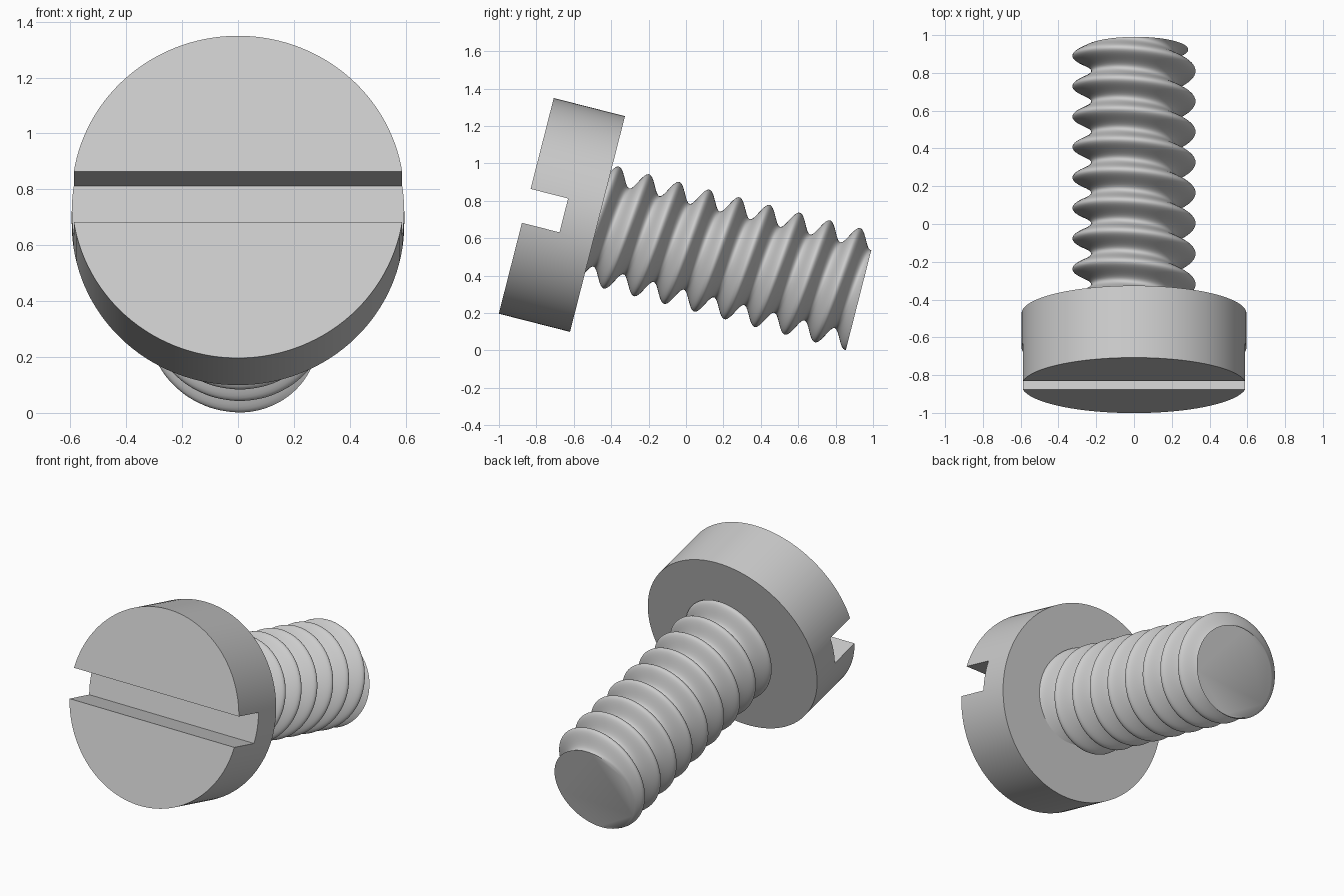
import bpy, bmesh, math
from mathutils import Matrix, Vector

cube = bpy.data.objects.get("Cube")
if cube:
    bpy.data.objects.remove(cube)

TILT = math.radians(14.3)
HEAD_R, HEAD_H = 0.595, 0.393
SLOT_W, SLOT_D = 0.187, 0.207
ROOT_R, CREST_R = 0.226, 0.326
PITCH, CREST_AT, END = 0.1664, 1.759, 1.846

# Local z runs along the screw from the head face, local y points up
axis = Vector((0, math.cos(TILT), -math.sin(TILT)))
up = Vector((0, math.sin(TILT), math.cos(TILT)))
frame = Matrix((up.cross(axis), up, axis)).transposed().to_4x4()
frame.translation = (0, -0.854, 0.773)

steel = bpy.data.materials.new("light grey steel")
steel.use_nodes = True
grey = (0.6, 0.6, 0.6, 1)
steel.diffuse_color = grey
steel.node_tree.nodes["Principled BSDF"].inputs["Base Color"].default_value = grey


def add_object(name, bm):
    bmesh.ops.recalc_face_normals(bm, faces=bm.faces[:])
    mesh = bpy.data.meshes.new(name)
    bm.to_mesh(mesh)
    bm.free()
    mesh.materials.append(steel)
    obj = bpy.data.objects.new(name, mesh)
    bpy.context.collection.objects.link(obj)
    obj.matrix_world = frame
    return obj


def select(obj):
    bpy.ops.object.select_all(action='DESELECT')
    obj.select_set(True)
    bpy.context.view_layer.objects.active = obj


# Cylindrical head
bm = bmesh.new()
bmesh.ops.create_cone(bm, cap_ends=True, segments=128, radius1=HEAD_R,
                      radius2=HEAD_R, depth=HEAD_H,
                      matrix=Matrix.Translation((0, 0, HEAD_H / 2)))
head = add_object("head", bm)

# Straight driver slot cut across the head face
bm = bmesh.new()
bmesh.ops.create_cube(bm, size=1, matrix=Matrix.Diagonal((2, SLOT_W, 2 * SLOT_D, 1)))
cutter = add_object("slot_cutter", bm)
cutter.hide_render = True
cut = head.modifiers.new("slot", 'BOOLEAN')
cut.operation = 'DIFFERENCE'
cut.solver = 'EXACT'
cut.object = cutter
select(head)
bpy.ops.object.modifier_apply(modifier=cut.name)
bpy.data.objects.remove(cutter)

# Threaded shank: the radius follows a helical wave, cut flat at the tip
bm = bmesh.new()
SIDES, ROWS = 96, 176
start = HEAD_H - 0.01
rings = []
for i in range(ROWS + 1):
    s = start + (END - start) * i / ROWS
    ring = []
    for j in range(SIDES):
        phi = math.tau * j / SIDES
        wave = math.cos(math.tau * (s - CREST_AT) / PITCH - phi)
        r = ROOT_R + (CREST_R - ROOT_R) * (0.5 + 0.5 * wave)
        ring.append(bm.verts.new((r * math.sin(phi), r * math.cos(phi), s)))
    rings.append(ring)
for a, b in zip(rings, rings[1:]):
    for j in range(SIDES):
        k = (j + 1) % SIDES
        bm.faces.new((a[j], a[k], b[k], b[j]))
bm.faces.new(rings[0])
bm.faces.new(rings[-1])
shank = add_object("threaded_shank", bm)

for obj, angle in ((head, 30), (shank, 50)):
    select(obj)
    bpy.ops.object.shade_smooth_by_angle(angle=math.radians(angle))
